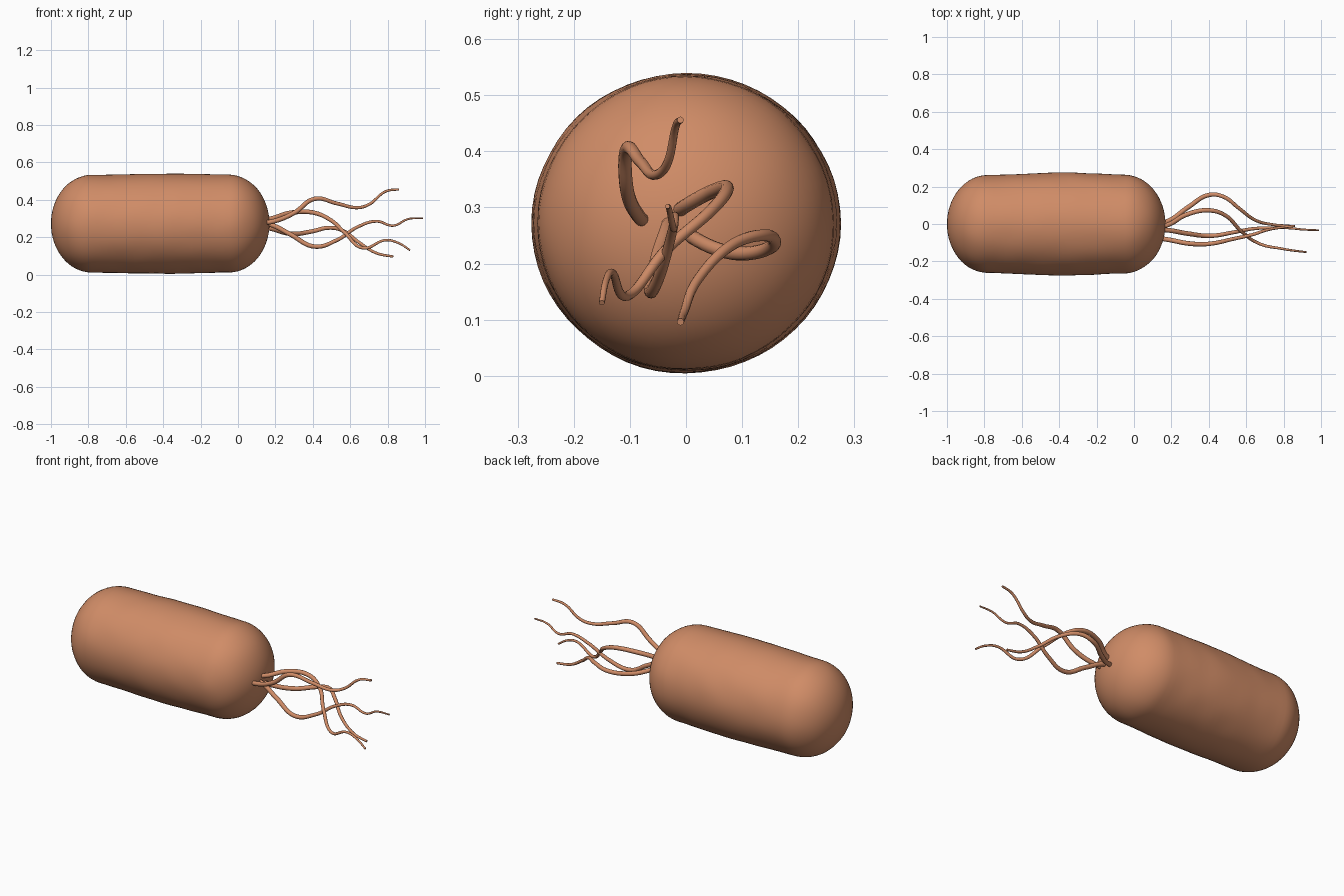
import bpy, bmesh, math
from mathutils import Vector, noise

if "Cube" in bpy.data.objects:
    bpy.data.objects.remove(bpy.data.objects["Cube"])

skin = bpy.data.materials.new("terracotta")
skin.diffuse_color = (0.63, 0.262, 0.135, 1)
skin.use_nodes = True
skin.node_tree.nodes["Principled BSDF"].inputs["Base Color"].default_value = skin.diffuse_color

# Body: rounded rod, lathed along x, with slight unevenness
CZ = 0.272
X0, X1, CAP = -1.0, 0.168, 0.215
RINGS_CAP, RINGS_MID, SEG = 16, 22, 64

profile = []
for i in range(1, RINGS_CAP + 1):
    a = math.pi / 2 * i / RINGS_CAP
    profile.append((X0 + CAP * (1 - math.cos(a)), math.sin(a)))
for i in range(1, RINGS_MID):
    t = i / RINGS_MID
    profile.append((X0 + CAP + t * (X1 - X0 - 2 * CAP), 1.0))
for i in range(RINGS_CAP, 0, -1):
    a = math.pi / 2 * i / RINGS_CAP
    profile.append((X1 - CAP * (1 - math.cos(a)), math.sin(a)))

bm = bmesh.new()
rings = []
for x, s in profile:
    swell = math.exp(-((x + 0.38) / 0.27) ** 2)      # gentle bulge at mid length
    ry, rz = 0.260 + 0.015 * swell, 0.260 + 0.007 * swell
    ring = []
    for j in range(SEG):
        a = 2 * math.pi * j / SEG
        p = Vector((x, s * ry * math.cos(a), s * rz * math.sin(a)))
        k = 1 + 0.008 * noise.noise(p * 9)
        ring.append(bm.verts.new((x, p.y * k, CZ + p.z * k)))
    rings.append(ring)
for r0, r1 in zip(rings, rings[1:]):
    for j in range(SEG):
        n = (j + 1) % SEG
        bm.faces.new((r0[j], r0[n], r1[n], r1[j]))
for ring, x in ((rings[0], X0), (rings[-1], X1)):
    pole = bm.verts.new((x, 0, CZ))
    for j in range(SEG):
        bm.faces.new((ring[j], ring[(j + 1) % SEG], pole))
bmesh.ops.recalc_face_normals(bm, faces=bm.faces)
for f in bm.faces:
    f.smooth = True
mesh = bpy.data.meshes.new("cell_body")
bm.to_mesh(mesh)
bm.free()
mesh.materials.append(skin)
body = bpy.data.objects.new("cell_body", mesh)
bpy.context.collection.objects.link(body)


# Flagella: tapering wavy tubes trailing from the right end
def flagellum(name, pts):
    cu = bpy.data.curves.new(name, 'CURVE')
    cu.dimensions = '3D'
    cu.bevel_depth = 0.0125
    cu.bevel_resolution = 4
    cu.resolution_u = 10
    cu.use_fill_caps = True
    sp = cu.splines.new('BEZIER')
    sp.bezier_points.add(len(pts) - 1)
    for bp, p in zip(sp.bezier_points, pts):
        bp.co = p
        bp.handle_left_type = bp.handle_right_type = 'AUTO'
        bp.radius = 1.0 - 0.62 * max(0, (p[0] - 0.35) / 0.6)
    cu.materials.append(skin)
    ob = bpy.data.objects.new(name, cu)
    bpy.context.collection.objects.link(ob)
    bpy.ops.object.select_all(action='DESELECT')
    ob.select_set(True)
    bpy.context.view_layer.objects.active = ob
    bpy.ops.object.convert(target='MESH')
    bpy.ops.object.shade_smooth_by_angle(angle=math.radians(50))


flagellum("flagellum_upper", [
    (0.10, -0.07, 0.275), (0.19, -0.085, 0.285), (0.30, -0.105, 0.33), (0.41, -0.105, 0.405),
    (0.53, -0.08, 0.38), (0.64, -0.055, 0.358), (0.70, -0.035, 0.375), (0.79, -0.018, 0.445),
    (0.86, -0.01, 0.456)])
flagellum("flagellum_crossing", [
    (0.10, -0.02, 0.285), (0.18, -0.005, 0.30), (0.28, 0.05, 0.33), (0.40, 0.073, 0.332),
    (0.49, 0.045, 0.295), (0.57, -0.035, 0.225), (0.67, -0.105, 0.142), (0.79, -0.132, 0.184),
    (0.86, -0.143, 0.168), (0.92, -0.15, 0.13)])
flagellum("flagellum_long", [
    (0.10, -0.03, 0.28), (0.18, -0.033, 0.265), (0.28, -0.05, 0.215), (0.41, -0.063, 0.150),
    (0.53, -0.045, 0.185), (0.64, -0.025, 0.255), (0.74, -0.02, 0.285), (0.83, -0.022, 0.262),
    (0.91, -0.03, 0.297), (0.99, -0.033, 0.302)])
flagellum("flagellum_lower", [
    (0.10, 0.0, 0.265), (0.18, 0.015, 0.245), (0.29, 0.09, 0.218), (0.40, 0.155, 0.232),
    (0.48, 0.145, 0.25), (0.56, 0.085, 0.235), (0.65, 0.02, 0.17), (0.74, -0.003, 0.115),
    (0.83, -0.01, 0.096)])
